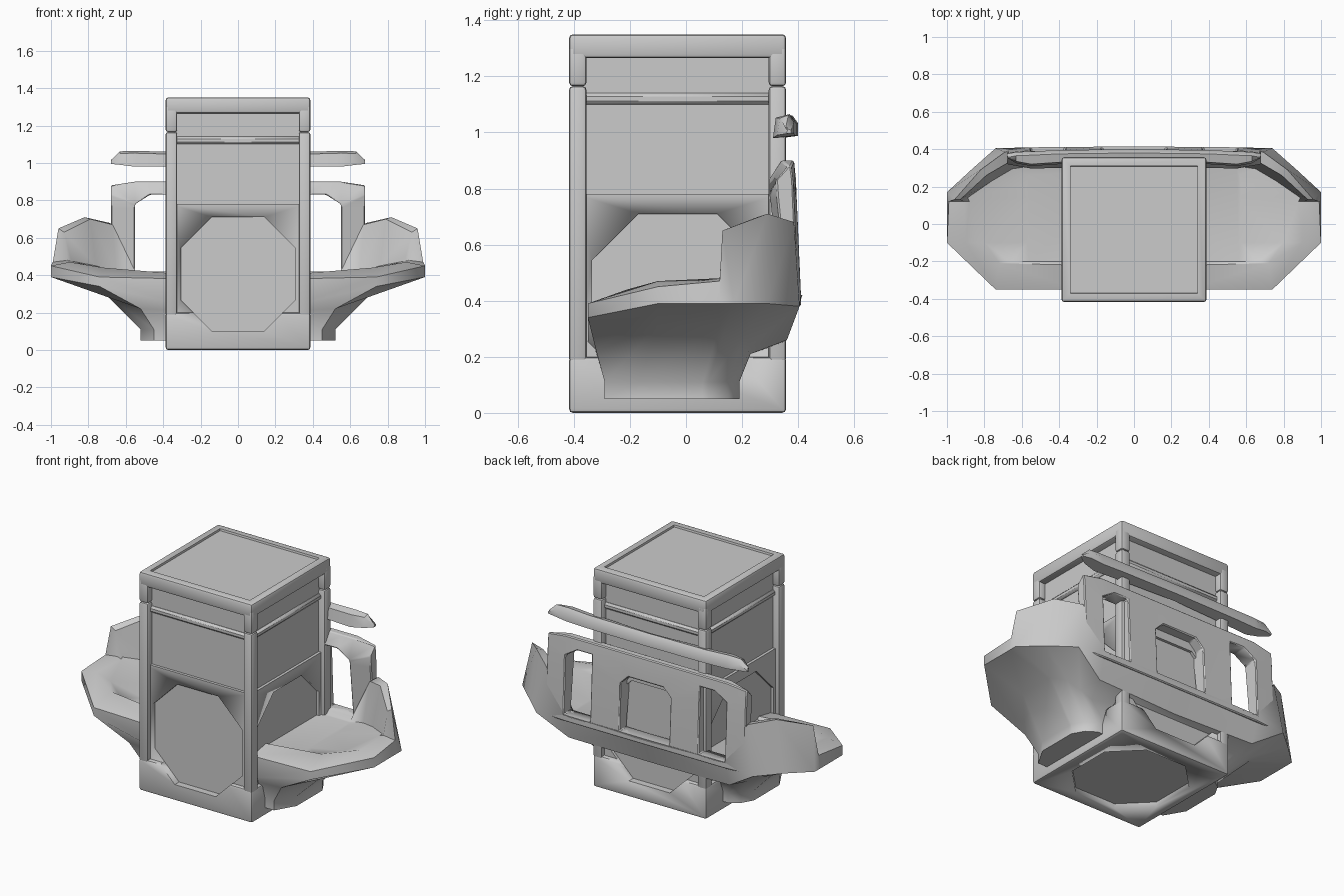
import bpy, bmesh, math
from mathutils import Matrix

if "Cube" in bpy.data.objects:
    bpy.data.objects.remove(bpy.data.objects["Cube"])

CY = -0.03  # y centre of the cabinet


def finish(name, bm, angle=40):
    bmesh.ops.recalc_face_normals(bm, faces=bm.faces)
    me = bpy.data.meshes.new(name)
    bm.to_mesh(me)
    bm.free()
    ob = bpy.data.objects.new(name, me)
    bpy.context.collection.objects.link(ob)
    bpy.ops.object.select_all(action='DESELECT')
    ob.select_set(True)
    bpy.context.view_layer.objects.active = ob
    bpy.ops.object.shade_smooth_by_angle(angle=math.radians(angle))
    return ob


def box(name, x, y, z0, z1, hx, hy, bevel=0.0, seg=2, inset=None, angle=40):
    bm = bmesh.new()
    m = Matrix.Translation((x, y, (z0 + z1) / 2)) @ Matrix.Diagonal((2 * hx, 2 * hy, z1 - z0, 1))
    bmesh.ops.create_cube(bm, size=1, matrix=m)
    if bevel:
        bmesh.ops.bevel(bm, geom=bm.edges[:], offset=bevel, segments=seg, profile=0.5, affect='EDGES')
    if inset:  # sunken top panel: flat border, then a steep wall
        bm.normal_update()
        top = max(bm.faces, key=lambda f: f.normal.z * f.calc_area())
        bmesh.ops.inset_region(bm, faces=[top], thickness=inset[0])
        bmesh.ops.inset_region(bm, faces=[top], thickness=0.003)
        bmesh.ops.translate(bm, verts=top.verts, vec=(0, 0, -inset[1]))
    return finish(name, bm, angle)


def octagon_cutter(name, hw, c, depth, rot, loc):
    bm = bmesh.new()
    k = [(hw - c, hw), (hw, hw - c), (hw, c - hw), (hw - c, -hw),
         (c - hw, -hw), (-hw, c - hw), (-hw, hw - c), (c - hw, hw)]
    f = bm.faces.new([bm.verts.new((a, b, -depth)) for a, b in k])
    r = bmesh.ops.extrude_face_region(bm, geom=[f])
    bmesh.ops.translate(bm, verts=[v for v in r['geom'] if isinstance(v, bmesh.types.BMVert)],
                        vec=(0, 0, 2 * depth))
    bm.transform(Matrix.Translation(loc) @ rot)
    ob = finish(name, bm)
    ob.hide_render = True
    ob.hide_viewport = True
    return ob


# cabinet core and lower panel block
box("cabinet_core", 0, CY, 0.03, 1.31, 0.345, 0.345)
lower = box("lower_panels", 0, CY, 0.15, 0.78, 0.362, 0.362, angle=1)
base = box("base_frame", 0, CY, 0.0, 0.2, 0.387, 0.387, 0.014)

# octagonal recesses through the lower panels and base
RX = Matrix.Rotation(math.pi / 2, 4, 'X')
RZ = Matrix.Rotation(math.pi / 2, 4, 'Z')
cutters = [octagon_cutter("cut_front", 0.305, 0.165, 1, RX, (0, CY, 0.405)),
           octagon_cutter("cut_side", 0.305, 0.165, 1, RZ @ RX, (0, CY, 0.405)),
           octagon_cutter("cut_bottom", 0.305, 0.165, 0.1, Matrix(), (0, CY, 0.0))]
for ob in (lower, base):
    for c in cutters:
        m = ob.modifiers.new("recess", 'BOOLEAN')
        m.operation = 'DIFFERENCE'
        m.solver = 'EXACT'
        m.object = c

# lid, ledge and corner posts
box("lid_frame", 0, CY, 1.265, 1.35, 0.387, 0.387, 0.014, inset=(0.046, 0.012))
box("lid_ledge", 0, CY, 1.10, 1.14, 0.36, 0.36, 0.012, 1)
for sx in (-1, 1):
    for sy in (-1, 1):
        x, y = sx * 0.356, CY + sy * 0.356
        box("lid_corner", x, y, 1.165, 1.31, 0.031, 0.031, 0.013)
        box("corner_post", x, y, 0.18, 1.165, 0.031, 0.031, 0.013)

# wraparound seat shell: one column per outline station, mirrored
foot = [(.3, -.29), (.45, -.29), (.52, -.17), (.52, .06), (.52, .08),
        (.48, .15), (.42, .19), (.36, .19), (0, .19)]
belly = [(.3, -.32, .21), (.52, -.32, .22), (.72, -.1, .31), (.72, .12, .31), (.72, .14, .31),
         (.66, .21, .28), (.58, .23, .24), (.5, .23, .21), (0, .23, .21)]
rim_low = [(.3, -.35, .24), (.74, -.35, .34), (1, -.1, .39), (1, .12, .39), (1, .17, .39),
           (.87, .29, .39), (.74, .405, .38), (.55, .36, .26), (0, .35, .25)]
rim_out = [(.3, -.35, .38), (.74, -.35, .39), (1, -.1, .45), (.99, .12, .47), (.96, .13, .65),
           (.82, .29, .71), (.69, .385, .68), (.55, .41, .42), (0, .415, .42)]
rim_in = [(.3, -.22, .405), (.72, -.21, .44), (.9, -.1, .47), (.91, .12, .48), (.93, .13, .63),
          (.79, .26, .70), (.67, .33, .67), (.55, .33, .42), (0, .34, .42)]
seat_edge = [(.3, -.21, .40), (.66, -.205, .42), (.8, -.1, .44), (.88, .12, .47), (.89, .14, .475),
             (.76, .23, .45), (.65, .295, .42), (.55, .31, .40), (0, .32, .40)]
floor = [(.3, -.2), (.56, -.2), (.57, -.1), (.57, .12), (.57, .14),
         (.57, .21), (.565, .26), (.55, .3), (0, .3)]
rings = [[(*p, .05) for p in foot], [(*p, .11) for p in foot], belly, rim_low, rim_out, rim_in,
         seat_edge, [(*p, .395) for p in floor]]


def add_mirror(ob):
    m = ob.modifiers.new("mirror", 'MIRROR')
    m.use_clip = True
    return ob


bm = bmesh.new()
vr = [[bm.verts.new(p) for p in r] for r in rings]
for a, b in zip(vr, vr[1:]):
    for i in range(len(a) - 1):
        bm.faces.new((a[i], a[i + 1], b[i + 1], b[i]))
bm.faces.new(vr[0])
bm.faces.new(vr[-1])
add_mirror(finish("seat_shell", bm, 50))

# backrest: front and rear sheets with a centre window and two side windows
xs = [0, .12, .17, .37, .47, .55, .68]
zs = [.38, .42, .76, .83, .90]
shift = {(2, 2): -.05, (5, 3): -.05, (6, 4): -.02}  # chamfered window corners
holes = {(0, 1), (1, 1), (3, 1), (4, 1), (3, 2), (4, 2)}
rear = [.41, .41, .395, .392, .385]
front = [.34, .335, .30, .295, .34]
bm = bmesh.new()
g = {}
for i, x in enumerate(xs):
    for j, z in enumerate(zs):
        for s, y in enumerate((front[j], rear[j])):
            if i == 6:  # thinner outer edge
                y += (.025, -.01)[s]
            g[i, j, s] = bm.verts.new((x, y, z + shift.get((i, j), 0)))
ni, nj = len(xs) - 1, len(zs) - 1


def solid(i, j):
    return 0 <= i < ni and 0 <= j < nj and (i, j) not in holes


for i in range(ni):
    for j in range(nj):
        if not solid(i, j):
            continue
        c = [(i, j), (i + 1, j), (i + 1, j + 1), (i, j + 1)]
        for s in (0, 1):
            bm.faces.new([g[*p, s] for p in c])
        for k, (di, dj) in enumerate(((0, -1), (1, 0), (0, 1), (-1, 0))):
            if not solid(i + di, j + dj) and i + di >= 0:  # wall around openings
                p, q = c[k], c[(k + 1) % 4]
                bm.faces.new((g[*p, 0], g[*q, 0], g[*q, 1], g[*p, 1]))
back = add_mirror(finish("backrest", bm))
b = back.modifiers.new("soft_edges", 'BEVEL')
b.width = 0.01

# top rail, tapering towards its tips
stations = [(0, .34, .40, .98, 1.06), (.4, .32, .395, .98, 1.06), (.55, .31, .388, .98, 1.065),
            (.63, .325, .385, .99, 1.062), (.68, .355, .375, .995, 1.015)]
bm = bmesh.new()
vr = []
for x, y0, y1, z0, z1 in stations:
    h = z1 - z0
    vr.append([bm.verts.new((x, *p)) for p in (
        (y0, z0), (y1, z0 + .1 * h), (y1, z0 + .65 * h), (y1 - .02, z1), (y0 + .01, z0 + .85 * h))])
for a, c in zip(vr, vr[1:]):
    for i in range(5):
        k = (i + 1) % 5
        bm.faces.new((a[i], a[k], c[k], c[i]))
bm.faces.new(vr[-1])
add_mirror(finish("top_rail", bm))
